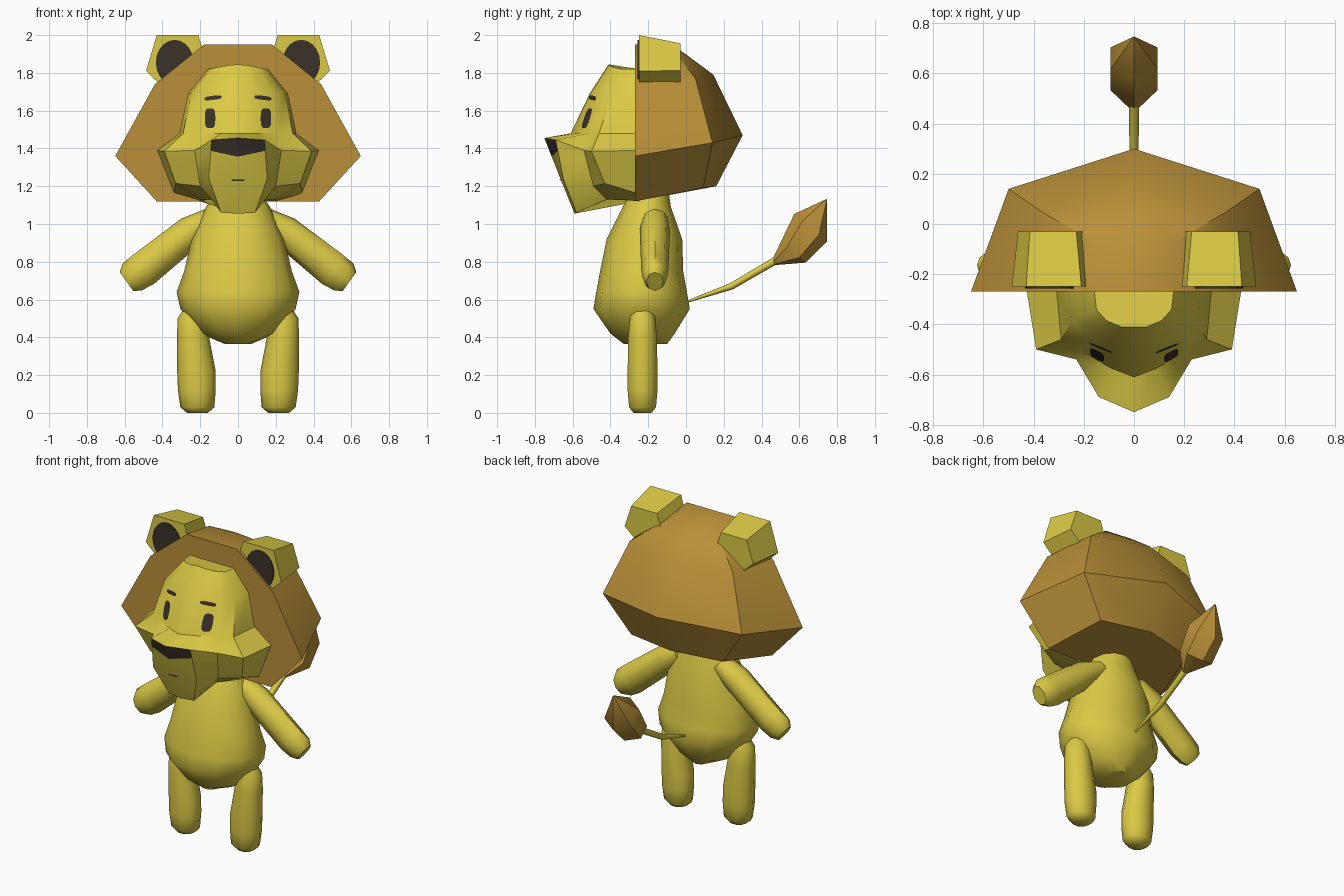
import bpy, bmesh, math
from mathutils import Vector
from mathutils.bvhtree import BVHTree

if "Cube" in bpy.data.objects:
    bpy.data.objects.remove(bpy.data.objects["Cube"])


def material(name, rgb):
    m = bpy.data.materials.new(name)
    m.diffuse_color = (*rgb, 1)
    m.use_nodes = True
    m.node_tree.nodes["Principled BSDF"].inputs["Base Color"].default_value = m.diffuse_color
    return m


YELLOW = material("yellow_fur", (0.71, 0.59, 0.06))
BROWN = material("brown_mane", (0.49, 0.28, 0.04))
DARK = material("dark_brown", (0.042, 0.032, 0.022))


def finish(bm, name, mats, angle=40):
    bmesh.ops.recalc_face_normals(bm, faces=bm.faces)
    me = bpy.data.meshes.new(name)
    bm.to_mesh(me)
    ob = bpy.data.objects.new(name, me)
    bpy.context.collection.objects.link(ob)
    for m in mats:
        me.materials.append(m)
    bpy.ops.object.select_all(action='DESELECT')
    ob.select_set(True)
    bpy.context.view_layer.objects.active = ob
    bpy.ops.object.shade_smooth_by_angle(angle=math.radians(angle))
    return ob


def loft(rings):
    """Skin a list of equal-length closed rings and cap both ends."""
    bm = bmesh.new()
    vs = [[bm.verts.new(p) for p in r] for r in rings]
    n = len(vs[0])
    for a, b in zip(vs, vs[1:]):
        for i in range(n):
            j = (i + 1) % n
            bm.faces.new((a[i], a[j], b[j], b[i]))
    bm.faces.new(vs[0])
    bm.faces.new(vs[-1])
    return bm


def ring(c, u, v, n):
    c, u, v = Vector(c), Vector(u), Vector(v)
    return [c + u * math.cos(2 * math.pi * i / n) + v * math.sin(2 * math.pi * i / n)
            for i in range(n)]


def mirrored(half):
    """Complete a half ring that ends on the x = 0 plane."""
    return half + [(-x, y, z) for x, y, z in reversed(half[:-1])]


# mane: flat front, domed back with a crease at its widest level
mane_levels = [
    [(0.18, -0.27, 1.95), (0.15, -0.08, 1.94), (0, -0.03, 1.92)],
    [(0.44, -0.27, 1.74), (0.37, 0.05, 1.77), (0, 0.145, 1.79)],
    [(0.65, -0.27, 1.36), (0.50, 0.14, 1.43), (0, 0.30, 1.47)],
    [(0.43, -0.27, 1.12), (0.33, 0.09, 1.19), (0, 0.16, 1.20)],
]
finish(loft([mirrored(h) for h in mane_levels]), "mane", [BROWN], 38)

# head: dome, brim over the cheeks, muzzle and chin
brim = [(0.43, -0.25, 1.39), (0.39, -0.50, 1.385), (0.23, -0.54, 1.39),
        (0.14, -0.69, 1.445), (0, -0.75, 1.455)]
jaw = [(0.34, -0.25, 1.16), (0.33, -0.43, 1.215), (0.20, -0.49, 1.20),
       (0.155, -0.65, 1.24), (0, -0.665, 1.24)]
nose_line = [tuple(Vector(a).lerp(Vector(b), t))
             for a, b, t in zip(brim, jaw, (0.3, 0.3, 0.3, 0.28, 0.46))]
head_levels = [
    [(0.16, -0.25, 1.82), (0.15, -0.34, 1.82), (0.11, -0.385, 1.83),
     (0.05, -0.41, 1.84), (0, -0.41, 1.845)],
    [(0.265, -0.25, 1.69), (0.25, -0.39, 1.69), (0.18, -0.46, 1.69),
     (0.08, -0.505, 1.69), (0, -0.51, 1.69)],
    [(0.31, -0.25, 1.48), (0.29, -0.46, 1.48), (0.21, -0.51, 1.48),
     (0.09, -0.575, 1.48), (0, -0.61, 1.48)],
    brim, nose_line, jaw,
    [(0.20, -0.25, 1.12), (0.20, -0.35, 1.13), (0.14, -0.42, 1.13),
     (0.09, -0.58, 1.06), (0, -0.59, 1.055)],
]
bm = loft([mirrored(h) for h in head_levels])
bm.faces.ensure_lookup_table()
# nose: the two front faces between brim and nose line
for f in bm.faces:
    c = f.calc_center_median()
    if abs(c.x) < 0.1 and 1.36 < c.z < 1.44 and c.y < -0.68:
        f.material_index = 1
face_tree = BVHTree.FromBMesh(bm)
finish(bm, "head", [YELLOW, DARK], 35)


def face_mark(name, x, z, w, h, tilt=0.0, power=0.6, n=20):
    """Thin rounded patch projected onto the front of the head."""
    bm = bmesh.new()

    def hit(px, pz):
        p = face_tree.ray_cast(Vector((px, -2, pz)), Vector((0, 1, 0)))[0]
        return bm.verts.new(p + Vector((0, -0.006, 0)))

    centre, prev = hit(x, z), None
    for s in (0.5, 1.0):
        cur = []
        for i in range(n):
            a = 2 * math.pi * i / n
            ca, sa = math.cos(a), math.sin(a)
            dx = s * w / 2 * math.copysign(abs(ca) ** power, ca)
            dz = s * h / 2 * math.copysign(abs(sa) ** power, sa)
            cur.append(hit(x + dx, z + dz + tilt * dx))
        for i in range(n):
            j = (i + 1) % n
            bm.faces.new((prev[i], cur[i], cur[j], prev[j]) if prev
                         else (centre, cur[i], cur[j]))
        prev = cur
    finish(bm, name, [DARK])


face_mark("mouth", 0, 1.232, 0.07, 0.009)

# torso: z, half width, front y, back y
torso = [(1.16, 0.12, -0.30, -0.09), (1.09, 0.17, -0.335, -0.08),
         (0.92, 0.245, -0.42, -0.02), (0.75, 0.285, -0.455, -0.015),
         (0.64, 0.325, -0.475, 0.005), (0.55, 0.305, -0.49, 0.02),
         (0.42, 0.20, -0.40, -0.06), (0.365, 0.07, -0.33, -0.10)]
finish(loft([ring((0, (f + b) / 2, z), (w, 0, 0), (0, (b - f) / 2, 0), 12)
             for z, w, f, b in torso]), "torso", [YELLOW], 45)

# paired parts
leg = [(0.0, 0.215, 0.055, 0.05), (0.03, 0.215, 0.09, 0.075), (0.12, 0.218, 0.1, 0.083),
       (0.22, 0.22, 0.102, 0.083), (0.40, 0.238, 0.085, 0.08), (0.50, 0.24, 0.08, 0.07),
       (0.56, 0.23, 0.05, 0.05)]
arm = [(0.14, 1.03, 0.06, 0.07), (0.25, 0.96, 0.085, 0.08), (0.50, 0.76, 0.095, 0.072),
       (0.56, 0.72, 0.088, 0.066), (0.59, 0.695, 0.062, 0.045)]
ear = [(0.21, 2.0), (0.43, 2.0), (0.487, 1.81), (0.35, 1.68), (0.175, 1.88)]
for s, side in ((1, "left"), (-1, "right")):
    finish(loft([ring((s * x, -0.23, z), (rx, 0, 0), (0, ry, 0), 10)
                 for z, x, rx, ry in leg]), side + "_leg", [YELLOW], 50)
    finish(loft([ring((s * x, -0.165, z), (s * 0.58 * r, 0, 0.81 * r), (0, ry, 0), 8)
                 for x, z, r, ry in arm]), side + "_arm", [YELLOW], 50)
    # ear: five-sided block tapering to the back, with a dark inner disc
    front = [(s * x, -0.25, z) for x, z in ear]
    back = [(s * (0.335 + (x - 0.335) * 0.84), -0.03, 1.82 + (z - 1.82) * 0.76)
            for x, z in ear]
    finish(loft([front, back]), side + "_ear", [YELLOW], 30)
    finish(loft([ring((s * 0.335, y, 1.855), (0.1, 0, 0), (0, 0, 0.12), 20)
                 for y in (-0.257, -0.249)]), side + "_inner_ear", [DARK], 30)
    face_mark(side + "_eye", s * 0.148, 1.56, 0.056, 0.105)
    face_mark(side + "_brow", s * 0.132, 1.668, 0.09, 0.022, tilt=-0.12 * s)

# tail and its tuft, along the y-z plane
tail = [(0.01, 0.59, 0.006), (0.24, 0.67, 0.018), (0.48, 0.81, 0.02)]
finish(loft([ring((0, y, z), (r, 0, 0), (0, -0.45 * r, 0.89 * r), 8)
             for y, z, r in tail]), "tail", [YELLOW], 50)
tuft = [(0.46, 0.79, 0.012, 0.012), (0.567, 0.85, 0.095, 0.085),
        (0.66, 0.98, 0.095, 0.113), (0.745, 1.13, 0.003, 0.003)]
finish(loft([ring((0, y, z), (0, -0.77 * rv, 0.64 * rv), (rx * 1.15, 0, 0), 6)
             for y, z, rx, rv in tuft]), "tail_tuft", [BROWN], 40)
